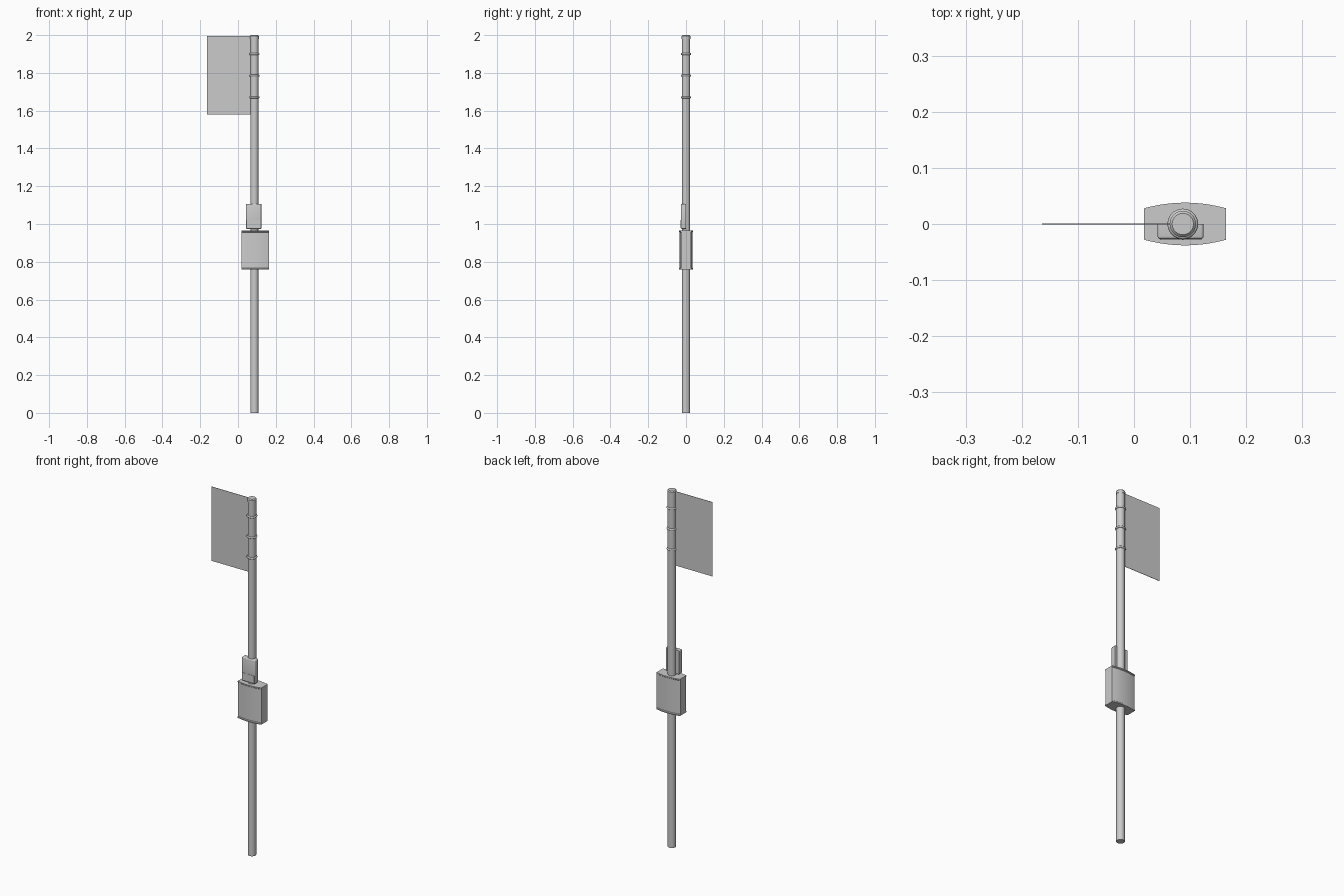
import bpy, bmesh
from math import pi, cos, sin

if "Cube" in bpy.data.objects:
    bpy.data.objects.remove(bpy.data.objects["Cube"])

PX = 0.087  # pole axis


def finish(bm, name, angle=0.6):
    bmesh.ops.recalc_face_normals(bm, faces=bm.faces)
    me = bpy.data.meshes.new(name)
    bm.to_mesh(me)
    bm.free()
    ob = bpy.data.objects.new(name, me)
    bpy.context.collection.objects.link(ob)
    bpy.ops.object.select_all(action='DESELECT')
    ob.select_set(True)
    bpy.context.view_layer.objects.active = ob
    bpy.ops.object.shade_smooth_by_angle(angle=angle)
    return ob


def lathe(name, rings, n=32):
    """Stack of (radius, z) rings around the pole axis, capped."""
    bm = bmesh.new()
    loops = [[bm.verts.new((PX + r * cos(2 * pi * i / n), r * sin(2 * pi * i / n), z))
              for i in range(n)] for r, z in rings]
    for a, b in zip(loops, loops[1:]):
        for i in range(n):
            j = (i + 1) % n
            bm.faces.new((a[i], a[j], b[j], b[i]))
    bm.faces.new(loops[0][::-1])
    bm.faces.new(loops[-1])
    return finish(bm, name)


def prism(name, outline, levels):
    """Loft a plan outline through (z, y scale) levels."""
    bm = bmesh.new()
    loops = [[bm.verts.new((x, y * s, z)) for x, y in outline] for z, s in levels]
    n = len(outline)
    for a, b in zip(loops, loops[1:]):
        for i in range(n):
            j = (i + 1) % n
            bm.faces.new((a[i], a[j], b[j], b[i]))
    bm.faces.new(loops[0][::-1])
    bm.faces.new(loops[-1])
    return finish(bm, name)


def box(name, lo, hi, bevel=0):
    bm = bmesh.new()
    bmesh.ops.create_cube(bm, size=1)
    for v in bm.verts:
        v.co = [(l + h) / 2 + c * (h - l) for l, h, c in zip(lo, hi, v.co)]
    if bevel:
        edges = [e for e in bm.edges
                 if all(v.co.y < (lo[1] + hi[1]) / 2 for v in e.verts)
                 or abs(e.verts[0].co.y - e.verts[1].co.y) > 1e-4]
        bmesh.ops.bevel(bm, geom=edges, offset=bevel, segments=3, profile=0.5, affect='EDGES')
    return finish(bm, name)


# Pole with a slightly wider chamfered cap
lathe("pole", [(0.0215, 0), (0.0215, 1.985)])
lathe("pole_cap", [(0.0235, 1.98), (0.0235, 1.995), (0.019, 2.0)])

# Rings holding the flag
for k, z in enumerate((1.67, 1.785, 1.90)):
    bpy.ops.mesh.primitive_torus_add(location=(PX, 0, z), major_radius=0.0218, minor_radius=0.0055,
                                     major_segments=32, minor_segments=10)
    ring = bpy.context.object
    ring.name = f"flag_ring_{k + 1}"
    bpy.ops.object.shade_smooth_by_angle(angle=0.7)

# Flat flag
box("flag", (-0.164, -0.001, 1.58), (0.07, 0.001, 1.996))

# Lower housing: bowed front and back, with thin rims at both ends
HX0, HX1, N = 0.018, 0.164, 16
front = []
for i in range(N + 1):
    t = i / N
    u = 2 * t - 1
    front.append((HX0 + t * (HX1 - HX0), -(0.028 + 0.010 * (1 - u * u))))
outline = front + [(x, -y) for x, y in reversed(front)]
S = 0.9
prism("housing", outline, [(0.759, 1), (0.765, 1), (0.768, S), (0.956, S), (0.959, 1), (0.965, 1)])

# Upper control box on the front of the pole, with a lower cover panel
box("control_box", (0.042, -0.027, 0.974), (0.124, 0.0, 1.107), 0.005)
box("control_box_panel", (0.046, -0.0282, 0.979), (0.120, -0.02, 1.02))
